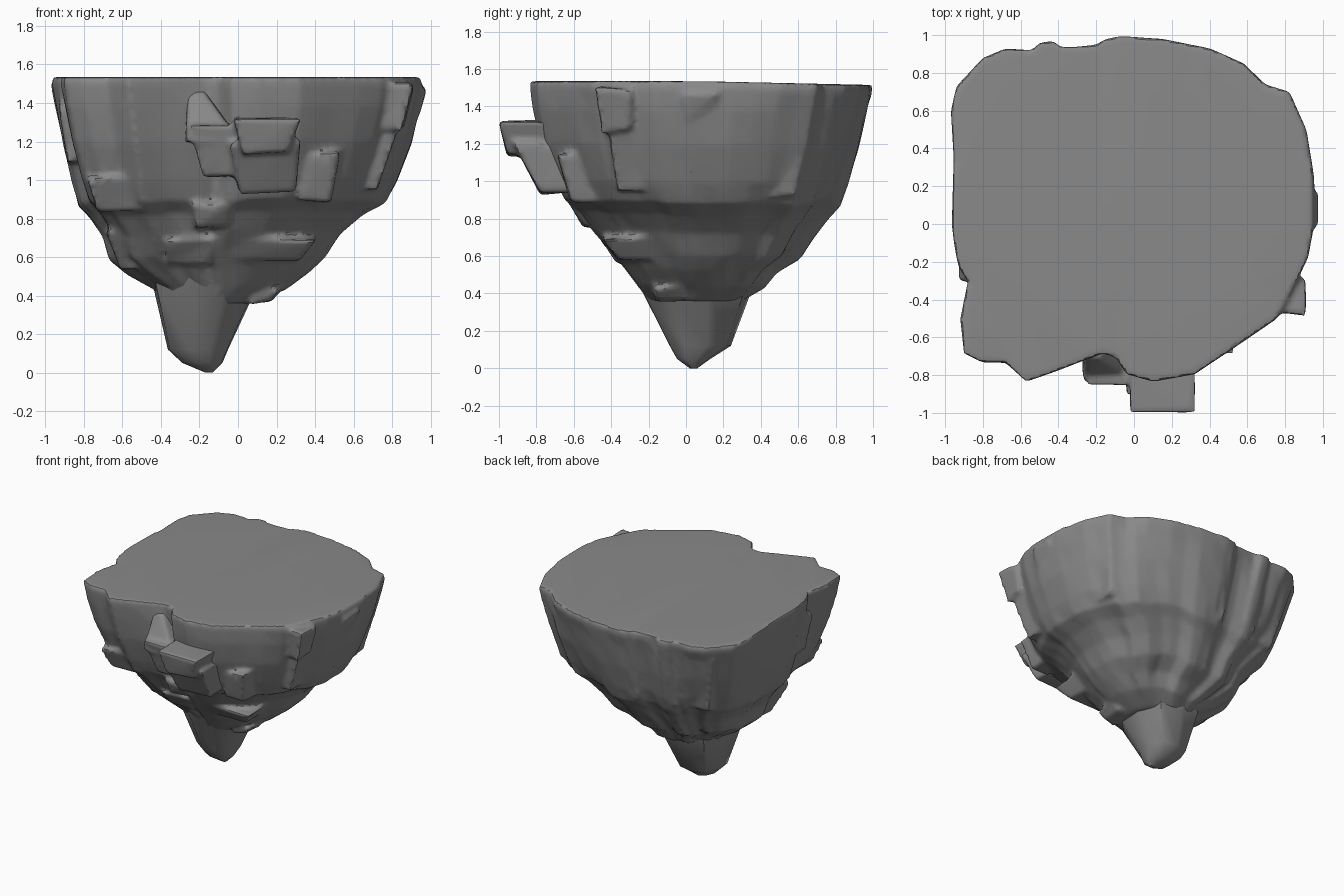
import bpy, bmesh, math, random
from mathutils import Vector

if "Cube" in bpy.data.objects:
    bpy.data.objects.remove(bpy.data.objects["Cube"])
random.seed(7)
stone = bpy.data.materials.new("dark_stone")
stone.diffuse_color = (.25, .25, .25, 1)
stone.use_nodes = True
stone.node_tree.nodes["Principled BSDF"].inputs["Base Color"].default_value = stone.diffuse_color


def finish(name, bms, voxel=0.0, smooth=0, keep=.3, angle=38):
    """Join closed pieces into one object; with voxel set, fuse them into weathered rock."""
    me = bpy.data.meshes.new(name)
    out = bmesh.new()
    for bm in bms:
        bmesh.ops.recalc_face_normals(bm, faces=bm.faces)
        bm.to_mesh(me)
        bm.free()
        out.from_mesh(me)
    out.to_mesh(me)
    out.free()
    me.materials.append(stone)
    ob = bpy.data.objects.new(name, me)
    bpy.context.collection.objects.link(ob)
    bpy.ops.object.select_all(action='DESELECT')
    ob.select_set(True)
    bpy.context.view_layer.objects.active = ob
    if voxel:
        r = ob.modifiers.new("fuse", 'REMESH')
        r.mode, r.voxel_size = 'VOXEL', voxel
        s = ob.modifiers.new("weather", 'SMOOTH')
        s.factor, s.iterations = .5, smooth
        d = ob.modifiers.new("simplify", 'DECIMATE')
        d.ratio = keep
        bpy.ops.object.convert(target='MESH')
        ob.data.materials.clear()
        ob.data.materials.append(stone)
    bpy.ops.object.shade_smooth_by_angle(angle=math.radians(angle))
    return ob


def loft(rings):
    bm = bmesh.new()
    vs = [[bm.verts.new(p) for p in r] for r in rings]
    n = len(vs[0])
    for a, b in zip(vs, vs[1:]):
        for i in range(n):
            j = (i + 1) % n
            bm.faces.new((a[i], a[j], b[j], b[i]))
    caps = [bm.faces.new(vs[0]), bm.faces.new(vs[-1])]
    bmesh.ops.triangulate(bm, faces=caps)
    return bm


def rock(z0, low, z1, high, jit=.015):
    """Tapered block: (x0, x1, y0, y1) at the bottom and at the top."""
    rings = []
    for z, (x0, x1, y0, y1) in ((z0, low), (z1, high)):
        rings.append([Vector(p) + Vector([random.uniform(-jit, jit) for _ in 'xyz'])
                      for p in ((x0, y0, z), (x1, y0, z), (x1, y1, z), (x0, y1, z))])
    return loft(rings)


# Rim outline of the plateau
rim = [(.95, 0), (.95, .25), (.91, .5), (.82, .7), (.69, .74), (.58, .85), (.4, .93),
       (.15, .98), (-.07, .995), (-.15, .98), (-.2, .95), (-.38, .93), (-.43, .97),
       (-.5, .96), (-.54, .92), (-.68, .93), (-.8, .88), (-.94, .73), (-.97, .6),
       (-.955, .35), (-.965, 0), (-.95, -.12), (-.93, -.22), (-.88, -.3), (-.92, -.5),
       (-.9, -.68), (-.8, -.73), (-.68, -.73), (-.57, -.83), (-.4, -.77), (-.17, -.68),
       (-.1, -.7), (-.04, -.79), (.1, -.83), (.32, -.79), (.5, -.67), (.75, -.5),
       (.85, -.32), (.92, -.17)]
outline = []
for a, b in zip(rim, rim[1:] + rim[:1]):
    outline += [Vector(a), Vector(a).lerp(Vector(b), .5)]

# Body levels: z, x min, x max, y min, y max, roundness, relief
levels = [(1.535, -.97, .95, -.84, .995, 0, 0),
          (1.49, -.97, .955, -.84, .995, 0, 0),
          (1.38, -.955, .945, -.825, .975, .05, .012),
          (1.2, -.92, .905, -.785, .935, .1, .016),
          (1.0, -.875, .835, -.71, .875, .2, .02),
          (.89, -.845, .77, -.655, .83, .3, .022),
          (.83, -.79, .66, -.57, .77, .4, .024),
          (.73, -.715, .545, -.50, .70, .5, .024),
          (.61, -.685, .465, -.40, .615, .6, .024),
          (.53, -.59, .38, -.33, .49, .7, .02),
          (.44, -.44, .26, -.26, .42, .8, .012),
          (.36, -.38, .09, -.20, .30, .9, 0)]
n = len(outline)
relief = []
while len(relief) < n:
    relief += [random.uniform(-1, 1)] * random.choice((2, 2, 3, 4))
rings = []
for z, xa, xb, ya, yb, rnd, amp in levels:
    ring = []
    for i, p in enumerate(outline):
        u = Vector(((p.x + .01) / .96, (p.y - .08) / .915))
        u = u.lerp(u.normalized(), rnd)
        d = u.normalized() * amp * (relief[i] + random.uniform(-.3, .3))
        dz = amp * 1.2 * relief[(i * 3) // 4] - (.02 * max(0, u.y) if z > 1.4 else 0)
        ring.append((xa + (xb - xa) * (u.x + 1) / 2 + d.x,
                     ya + (yb - ya) * (u.y + 1) / 2 + d.y, z + dz))
    rings.append(ring)
body = [loft(rings)]

# Front ledges and blocks, fused into the body
body += [rock(z0, lo, z1, hi) for z0, lo, z1, hi in (
    (.75, (-.22, -.04, -.54, -.3), .87, (-.25, -.03, -.62, -.3)),
    (.89, (.33, .49, -.62, -.35), 1.14, (.38, .54, -.68, -.4)),
    (.57, (-.05, .32, -.36, 0), .70, (-.08, .40, -.45, 0)),
    (.57, (-.36, -.14, -.36, 0), .70, (-.38, -.12, -.45, 0)),
    (.54, (-.60, -.4, -.24, .1), .73, (-.69, -.4, -.36, .1)),
    (.85, (-.72, -.46, -.58, -.2), 1.02, (-.78, -.42, -.65, -.2)),
    (.36, (.07, .17, -.15, .02), .44, (.07, .22, -.18, .02)))]

# Side slabs
body += [rock(z0, lo, z1, hi) for z0, lo, z1, hi in (
    (.94, (.56, .73, -.36, -.1), 1.28, (.66, .83, -.42, -.1)),
    (1.27, (.74, .86, -.44, -.3), 1.50, (.76, .905, -.48, -.3)),
    (1.33, (.8, .93, 0, .16), 1.47, (.8, .97, -.01, .17)),
    (1.1, (-.88, -.6, -.28, -.1), 1.4, (-.94, -.6, -.32, -.1)))]

# Slanted pillars around the back: x, y, half width, bottom, top
for x, y, w, z0, z1 in ((-.47, .94, .09, .93, 1.47), (-.1, .97, .09, .9, 1.45),
                        (-.72, .86, .1, .9, 1.42), (.73, .68, .1, .92, 1.46)):
    k = 1 - (z1 - z0) * .26
    body.append(rock(z0, (x * k - w, x * k + w, y * k - .3, y * k),
                     z1, (x - w, x + w, y - .3, y - .02)))
finish("island_body", body, .018, 3)

# Overhanging front outcrop
outcrop = [rock(z0, lo, z1, hi, .012) for z0, lo, z1, hi in (
    (1.14, (.03, .26, -.96, -.68), 1.325, (-.03, .325, -1.01, -.68)),
    (.935, (.0, .3, -.78, -.6), 1.2, (-.04, .32, -.92, -.6)),
    (1.02, (-.18, .05, -.78, -.6), 1.28, (-.25, .05, -.86, -.62)),
    (1.2, (-.27, .02, -.84, -.62), 1.46, (-.25, -.17, -.71, -.62)))]
finish("front_outcrop", outcrop, .016, 5)

# Hanging tip
tip = []
for z, xa, xb, ya, yb in ((.54, -.46, .16, -.3, .4), (.44, -.44, .1, -.255, .36),
                          (.12, -.365, -.05, -.09, .24), (.05, -.29, -.08, -.05, .13),
                          (0, -.17, -.13, .02, .06)):
    ring = []
    for k in range(9):
        t = math.tau * (k + .3) / 9
        c, s = math.cos(t), math.sin(t)
        f = min(1.1, 1 / max(abs(c), abs(s)) ** .6)
        ring.append(((xa + xb) / 2 + (xb - xa) / 2 * c * f,
                     (ya + yb) / 2 + (yb - ya) / 2 * s * f, z))
    tip.append(ring)
finish("hanging_tip", [loft(tip)], angle=45)
